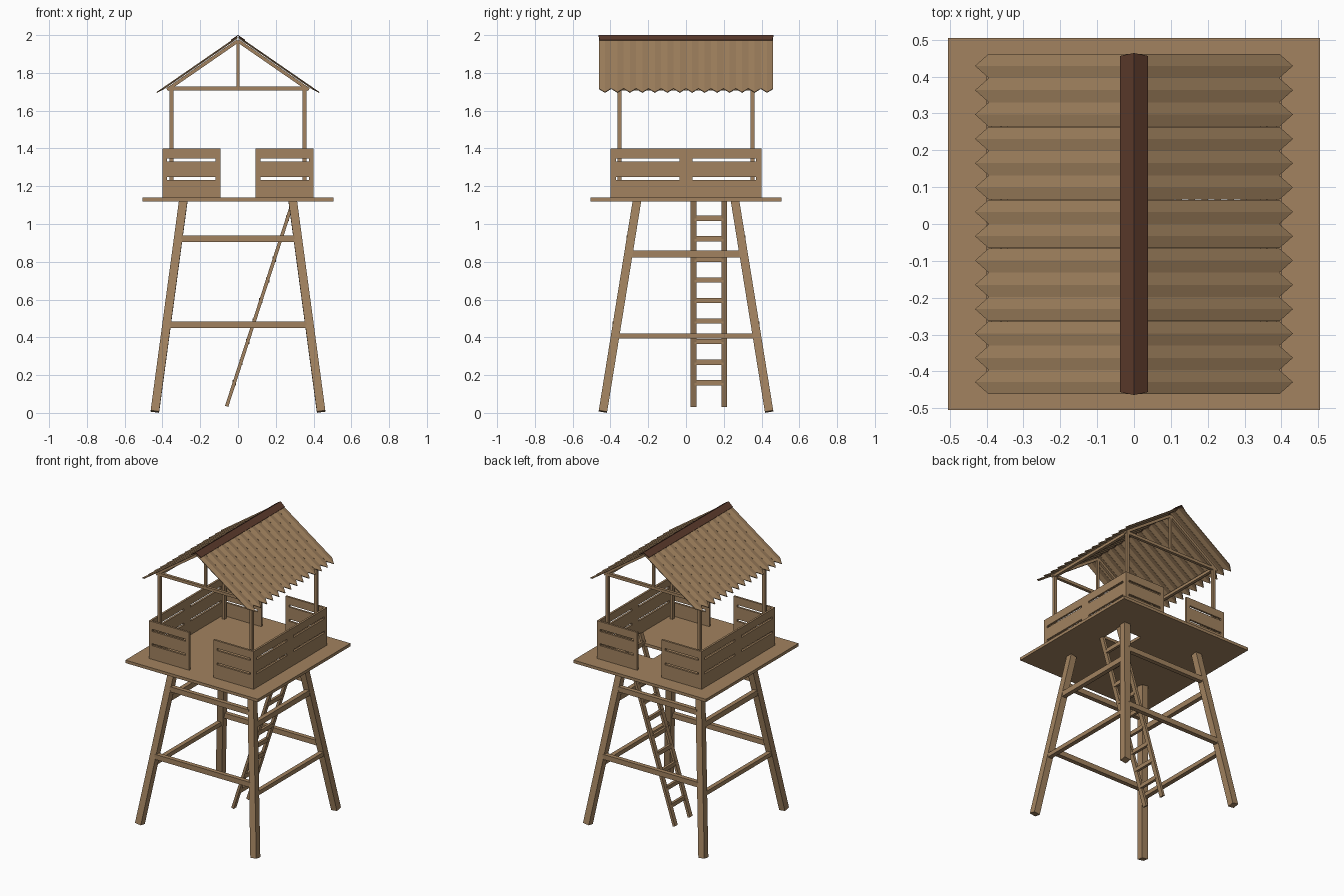
import bpy, bmesh
from mathutils import Vector

if "Cube" in bpy.data.objects:
    bpy.data.objects.remove(bpy.data.objects["Cube"])


def material(name, rgb):
    m = bpy.data.materials.new(name)
    m.diffuse_color = (*rgb, 1)
    m.use_nodes = True
    m.node_tree.nodes["Principled BSDF"].inputs["Base Color"].default_value = m.diffuse_color
    return m


WOOD = material("light brown wood", (0.36, 0.225, 0.115))
DARK = material("dark brown ridge", (0.105, 0.042, 0.024))


def make(name, bm, mat=WOOD, thick=0):
    bmesh.ops.recalc_face_normals(bm, faces=bm.faces)
    me = bpy.data.meshes.new(name)
    bm.to_mesh(me)
    bm.free()
    me.materials.append(mat)
    ob = bpy.data.objects.new(name, me)
    bpy.context.collection.objects.link(ob)
    if thick:
        s = ob.modifiers.new("thickness", 'SOLIDIFY')
        s.thickness = thick
        s.offset = 0
    return ob


def beam(name, a, b, w, h, ref=(1, 0, 0)):
    """Box from a to b; w is its size along ref, h across it."""
    a, b, ref = Vector(a), Vector(b), Vector(ref)
    d = (b - a).normalized()
    s = (ref - d * ref.dot(d)).normalized()
    t = d.cross(s)
    bm = bmesh.new()
    ends = []
    for p in (a, b):
        ends.append([bm.verts.new(p + s * i * w / 2 + t * j * h / 2)
                     for i, j in ((-1, -1), (1, -1), (1, 1), (-1, 1))])
    bm.faces.new(ends[0])
    bm.faces.new(ends[1])
    for k in range(4):
        n = (k + 1) % 4
        bm.faces.new((ends[0][k], ends[0][n], ends[1][n], ends[1][k]))
    return make(name, bm)


def slab(name, us, vs, holes, place, thick):
    """Flat board on a grid of cuts, leaving out the hole cells."""
    bm = bmesh.new()
    g = [[bm.verts.new(place(u, v)) for v in vs] for u in us]
    for i in range(len(us) - 1):
        for j in range(len(vs) - 1):
            if (i, j) not in holes:
                bm.faces.new((g[i][j], g[i + 1][j], g[i + 1][j + 1], g[i][j + 1]))
    return make(name, bm, WOOD, thick)


def leg_xy(z):
    k = (z - 0.007) / 1.113
    return 0.44 - 0.15 * k, 0.44 - 0.18 * k


# Splayed legs
for sx in (-1, 1):
    for sy in (-1, 1):
        (x0, y0), (x1, y1) = leg_xy(0.007), leg_xy(1.12)
        beam("leg", (sx * x0, sy * y0, 0.007), (sx * x1, sy * y1, 1.12), 0.045, 0.045)

# Cross braces between the legs
for s in (-1, 1):
    for z in (0.467, 0.922):
        x, y = leg_xy(z)
        beam("front_back_brace", (-x + 0.015, s * (y + 0.008), z),
             (x - 0.015, s * (y + 0.008), z), 0.035, 0.03, (0, 0, 1))
    for z, h in ((0.407, 0.028), (0.84, 0.037)):
        x, y = leg_xy(z)
        beam("side_brace", (s * (x + 0.004), -y + 0.015, z),
             (s * (x + 0.004), y - 0.015, z), h, 0.03, (0, 0, 1))

# Deck with ladder hatch
slab("deck", (-0.505, 0.11, 0.29, 0.505), (-0.505, 0.045, 0.2, 0.505), {(1, 1)},
     lambda u, v: (u, v, 1.13), 0.02)

# Slotted railing panels
ROWS = (1.14, 1.234, 1.248, 1.332, 1.347, 1.4)
SLOTS = {(1, 1), (1, 3)}
for sx in (-1, 1):
    for sy in (-1, 1):
        slab("end_railing", (0.092, 0.12, 0.375, 0.4), ROWS, SLOTS,
             lambda u, v: (sx * u, sy * 0.393, v), 0.014)
        slab("side_railing", (0.001, 0.035, 0.37, 0.392), ROWS, SLOTS,
             lambda u, v: (sx * 0.393, sy * u, v), 0.014)

# Ladder through the hatch
def ladder_x(z):
    return -0.06 + (z - 0.035) / 3.09


for y in (0.04, 0.203):
    beam("ladder_rail", (ladder_x(0.035), y, 0.035), (ladder_x(1.2), y, 1.2),
         0.03, 0.018, (0, 1, 0))
for i in range(10):
    z = 0.16 + i * 0.1088
    beam("ladder_rung", (ladder_x(z), 0.045, z), (ladder_x(z), 0.198, z),
         0.018, 0.028)

# Roof frame: posts, plates, king posts, rafters
P = 0.352
for s in (-1, 1):
    for t in (-1, 1):
        beam("roof_post", (s * P, t * P, 1.14), (s * P, t * P, 1.725), 0.02, 0.02)
        beam("rafter", (s * 0.375, t * P, 1.711), (0, t * P, 1.97), 0.016, 0.018, (0, 1, 0))
    beam("end_plate", (-P, s * P, 1.717), (P, s * P, 1.717), 0.02, 0.02, (0, 0, 1))
    beam("side_plate", (s * P, -P, 1.717), (s * P, P, 1.717), 0.02, 0.02, (0, 0, 1))
    beam("king_post", (0, s * P, 1.72), (0, s * P, 1.97), 0.017, 0.017)

# Roof slopes of creased, pointed planks
N = 14
W = 0.924 / N
for s in (-1, 1):
    bm = bmesh.new()
    for i in range(N):
        y = -0.462 + W * i
        row = []
        for yy, tip, lift in ((y + 0.0006, 0.393, 0), (y + W / 2, 0.43, 0.006),
                              (y + W - 0.0006, 0.393, 0)):
            row.append([bm.verts.new((s * x, yy, 1.987 - 0.69 * x + lift))
                        for x in (0.004, tip)])
        for k in (0, 1):
            bm.faces.new((row[k][0], row[k][1], row[k + 1][1], row[k + 1][0]))
    make("roof_planks", bm, WOOD, 0.005)

# Folded ridge cap
bm = bmesh.new()
rows = [[bm.verts.new((x, t * (0.464 if x == 0 else 0.456), 1.998 - 0.69 * abs(x)))
         for x in (-0.037, 0, 0.037)] for t in (-1, 1)]
for k in (0, 1):
    bm.faces.new((rows[0][k], rows[0][k + 1], rows[1][k + 1], rows[1][k]))
make("ridge_cap", bm, DARK, 0.005)
